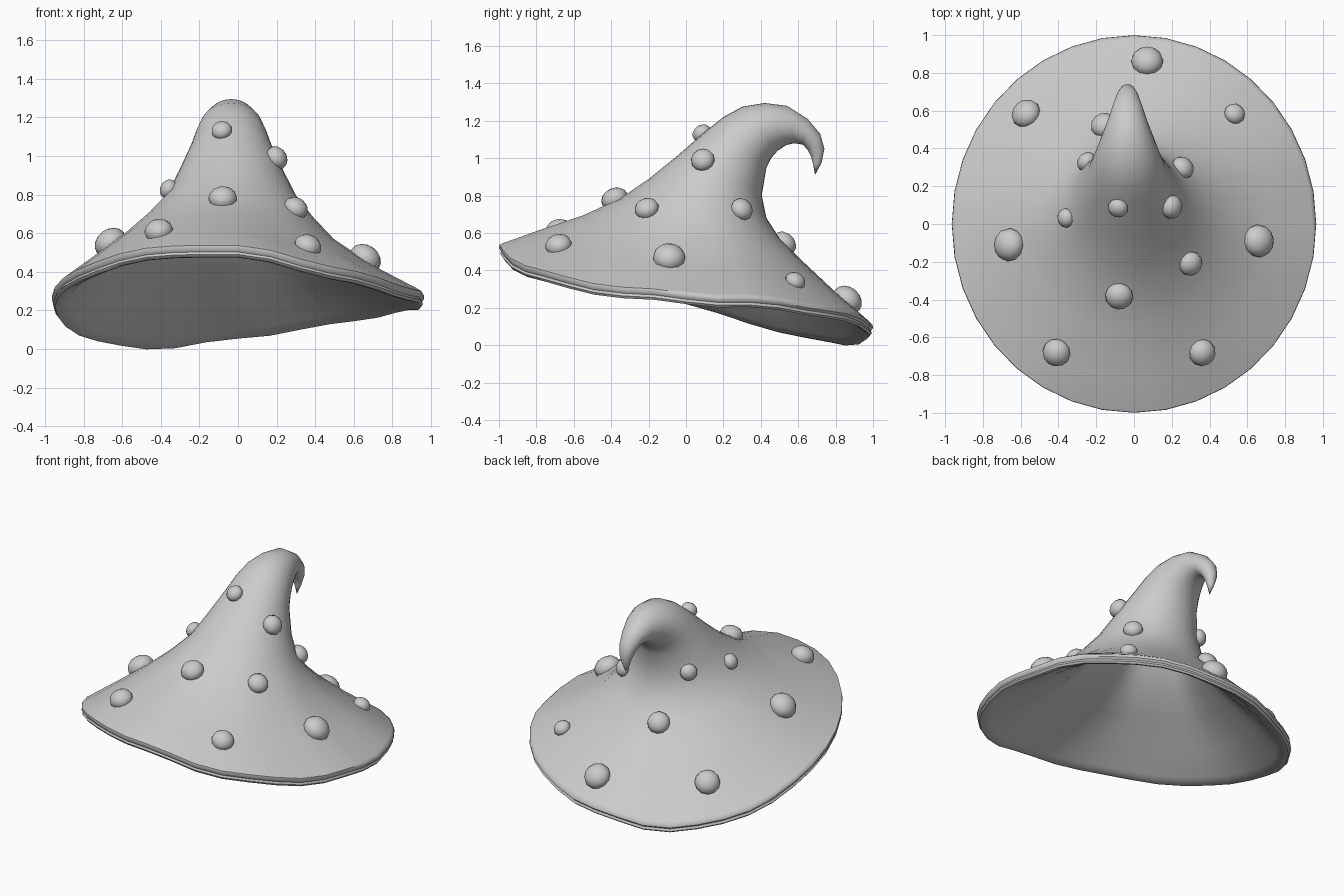
import bpy, bmesh, math
from mathutils import Vector
from mathutils.bvhtree import BVHTree

if "Cube" in bpy.data.objects:
    bpy.data.objects.remove(bpy.data.objects["Cube"], do_unlink=True)

SEGS = 36

grey = bpy.data.materials.new("plain_grey")
grey.use_nodes = True
COLOUR = (0.6, 0.6, 0.6, 1)
grey.diffuse_color = COLOUR
grey.node_tree.nodes["Principled BSDF"].inputs["Base Color"].default_value = COLOUR


def add_object(name, bm, angle):
    mesh = bpy.data.meshes.new(name)
    bm.to_mesh(mesh)
    obj = bpy.data.objects.new(name, mesh)
    bpy.context.collection.objects.link(obj)
    mesh.materials.append(grey)
    bpy.ops.object.select_all(action="DESELECT")
    obj.select_set(True)
    bpy.context.view_layer.objects.active = obj
    bpy.ops.object.shade_smooth_by_angle(angle=math.radians(angle))
    return obj


# Height wave of the floppy brim, every 30 degrees from +x
WAVE = [-.05, .03, .05, .005, -.08, -.09, -.05, -.03, 0, -.015, -.095, -.11]


def wave(angle):
    t = angle / math.tau * len(WAVE) % len(WAVE)
    i, f = int(t), t % 1
    f = f * f * (3 - 2 * f)
    return WAVE[i] * (1 - f) + WAVE[(i + 1) % len(WAVE)] * f


# Rings up the hat: front y, front z, back y, back z, half width, centre x
RINGS = [
    (-.98, .56, .98, .12, .945, 0),
    (-.80, .62, .80, .28, .75, -.04),
    (-.55, .70, .62, .45, .56, -.055),
    (-.35, .79, .50, .57, .44, -.045),
    (-.20, .89, .43, .68, .34, -.035),
    (-.05, 1.01, .405, .80, .275, -.035),
    (.10, 1.14, .43, .95, .21, -.035),
    (.20, 1.22, .455, 1.0, .185, -.035),
    (.30, 1.275, .49, 1.04, .16, -.035),
    (.42, 1.295, .535, 1.07, .13, -.035),
    (.54, 1.28, .58, 1.08, .1, -.035),
    (.65, 1.21, .625, 1.072, .074, -.035),
    (.718, 1.13, .65, 1.045, .056, -.035),
    (.74, 1.05, .668, 1.01, .04, -.035),
    (.725, .975, .68, .965, .02, -.035),
]
SWAY = [1, .7, .4, .22, .1] + [0] * 10


def ring_points(level, inset=0, drop=0, pleat=0):
    fy, fz, by, bz, width, cx = RINGS[level]
    mid = Vector((cx, (fy + by) / 2, (fz + bz) / 2 - drop))
    half = Vector((0, (by - fy) / 2, (bz - fz) / 2))
    for i in range(SEGS):
        a = math.tau * i / SEGS
        # Six radial creases gather the lining
        gap = inset + pleat * abs(math.sin(3 * (a - math.radians(10))))
        p = mid + half * (1 - gap / half.length) * math.sin(a)
        p.x += (width - gap) * math.cos(a)
        p.z += wave(a) * SWAY[level]
        yield p


def add_loop(bm, points):
    return [bm.verts.new(p) for p in points]


def bridge(bm, loops):
    for low, high in zip(loops, loops[1:]):
        for i in range(SEGS):
            j = (i + 1) % SEGS
            bm.faces.new((low[i], low[j], high[j], high[i]))


# Hat: outside from the brim to the curled tip
bm = bmesh.new()
outside = [add_loop(bm, ring_points(i)) for i in range(len(RINGS))]
bridge(bm, outside)
tip = bm.verts.new((-.035, .69, .91))
for i in range(SEGS):
    bm.faces.new((outside[-1][i], outside[-1][(i + 1) % SEGS], tip))
bm.normal_update()
surface = BVHTree.FromBMesh(bm)

# Hat: pleated hollow inside and the double-rolled lip
LIP = [(.07, .04), (.045, .055), (.015, .068), (-.004, .07), (-.014, .058),
       (-.008, .044), (-.02, .03), (-.018, .012)]
inside = [add_loop(bm, ring_points(i, .045, .035, min(.03, .015 * i)))
          for i in range(8, 0, -1)]
lip = [add_loop(bm, ring_points(0, inset, drop)) for inset, drop in LIP]
bridge(bm, inside + lip + outside[:1])
bm.faces.new(inside[0])
bmesh.ops.recalc_face_normals(bm, faces=bm.faces)
add_object("hat", bm, 50)
bm.free()

# Flattened domes seated on the hat: x, y, z, radius
KNOBS = [
    (.07, .86, .24, .085), (-.56, .57, .25, .08), (.53, .58, .335, .056),
    (-.16, .53, .55, .072), (-.25, .33, .84, .055), (-.38, .03, .84, .052),
    (-.09, .07, 1.15, .054), (.20, .09, .99, .064), (.24, .28, .71, .063),
    (.30, -.21, .73, .066), (-.08, -.39, .80, .074), (.66, -.09, .47, .087),
    (-.66, -.11, .55, .088), (-.41, -.68, .61, .075), (.36, -.68, .53, .072),
]
for n, (x, y, z, radius) in enumerate(KNOBS, 1):
    spot, normal, _, _ = surface.find_nearest(Vector((x, y, z)))
    bm = bmesh.new()
    bmesh.ops.create_uvsphere(bm, u_segments=12, v_segments=8, radius=radius)
    hidden = [v for v in bm.verts if v.co.z < -radius * .5]
    bmesh.ops.delete(bm, geom=hidden, context="VERTS")
    knob = add_object(f"knob_{n}", bm, 60)
    bm.free()
    knob.location = spot + normal * .01
    knob.rotation_mode = "QUATERNION"
    knob.rotation_quaternion = normal.to_track_quat("Z", "Y")
    knob.scale = (1, 1, .8)
